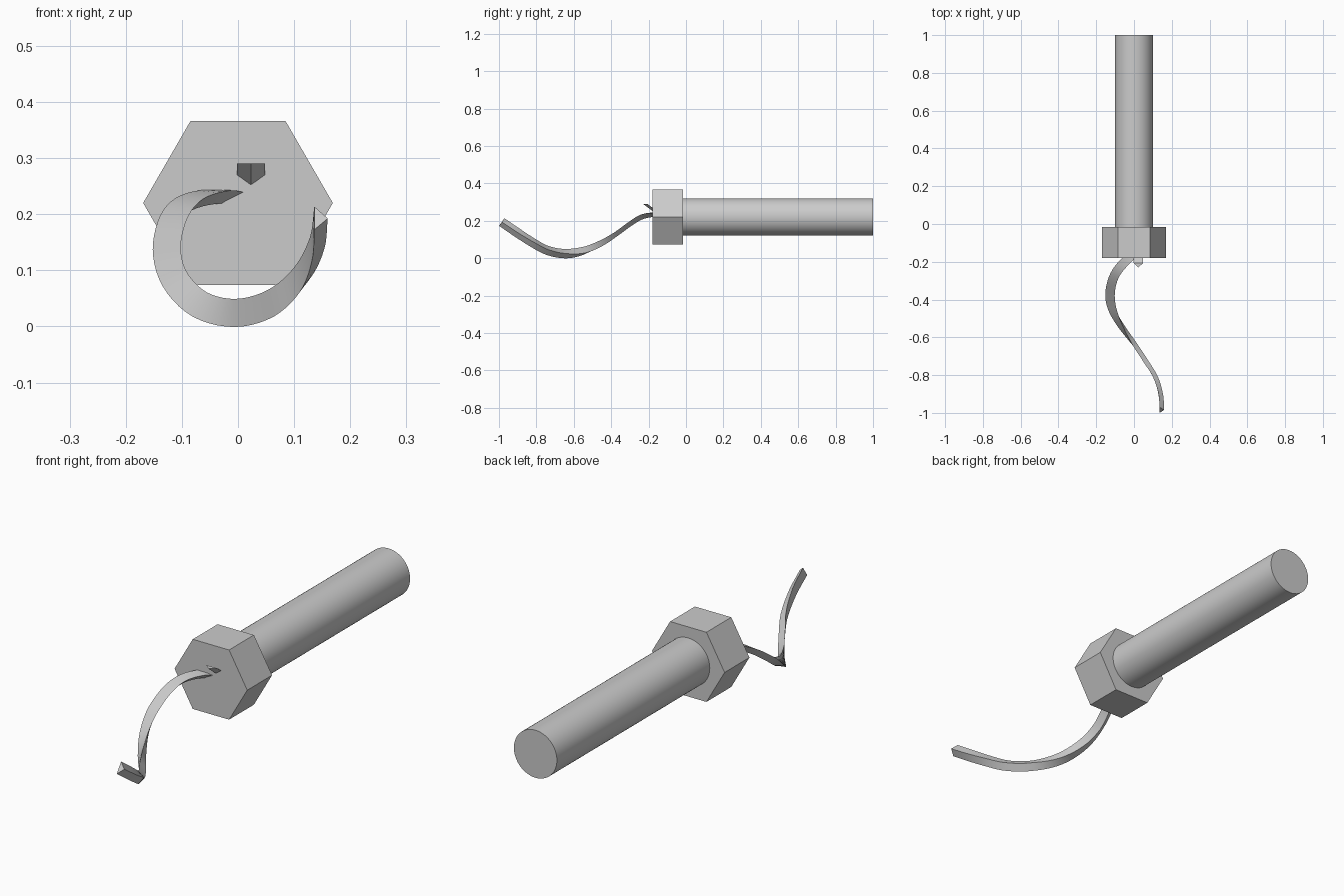
import bpy, bmesh, math
from mathutils import Vector, Matrix

if "Cube" in bpy.data.objects:
    bpy.data.objects.remove(bpy.data.objects["Cube"])

CZ = 0.22  # axis height


def make_object(name, bm, smooth=False):
    bmesh.ops.recalc_face_normals(bm, faces=bm.faces)
    me = bpy.data.meshes.new(name)
    bm.to_mesh(me)
    bm.free()
    ob = bpy.data.objects.new(name, me)
    bpy.context.collection.objects.link(ob)
    if smooth:
        bpy.ops.object.select_all(action='DESELECT')
        ob.select_set(True)
        bpy.context.view_layer.objects.active = ob
        bpy.ops.object.shade_smooth_by_angle(angle=math.radians(30))
    return ob


def rod(name, r, y0, y1, sides, spin=0.0, smooth=False):
    """Prism or cylinder lying along y."""
    bm = bmesh.new()
    m = (Matrix.Translation((0, (y0 + y1) / 2, CZ)) @ Matrix.Rotation(math.pi / 2, 4, 'X')
         @ Matrix.Rotation(spin, 4, 'Z'))
    bmesh.ops.create_cone(bm, cap_ends=True, segments=sides, radius1=r, radius2=r,
                          depth=y1 - y0, matrix=m)
    return make_object(name, bm, smooth)


def loft(name, sections, smooth=False):
    """Skin a list of triangular cross-sections and cap both ends."""
    bm = bmesh.new()
    rings = [[bm.verts.new(p) for p in s] for s in sections]
    for a, b in zip(rings, rings[1:]):
        for i in range(3):
            j = (i + 1) % 3
            bm.faces.new((a[i], a[j], b[j], b[i]))
    bm.faces.new(rings[0])
    bm.faces.new(rings[-1])
    return make_object(name, bm, smooth)


def catmull(p0, p1, p2, p3, t):
    return 0.5 * (2 * p1 + (p2 - p0) * t + (2 * p0 - 5 * p1 + 4 * p2 - p3) * t * t
                  + (3 * p1 - p0 - 3 * p2 + p3) * t ** 3)


# Round handle and hexagonal collar
rod("handle", 0.1, -0.03, 1.0, 64, smooth=True)
bm_nut = rod("hex_collar", 0.169, -0.18, -0.015, 6, math.pi / 6)
# put two corners on the x axis
xs = max(v.co.x for v in bm_nut.data.vertices)
if xs < 0.16:
    bm_nut.data.transform(Matrix.Translation((0, 0, CZ)) @ Matrix.Rotation(math.pi / 6, 4, 'Y')
                          @ Matrix.Translation((0, 0, -CZ)))

# Spiral tine: path point, then direction of the section's ridge
keys = [
    ((0.000, -0.155, 0.238), (0, 0, -1)),
    ((-0.033, -0.185, 0.243), (0, 0.05, -1)),
    ((-0.083, -0.24, 0.230), (0, 0.2, -0.95)),
    ((-0.114, -0.30, 0.196), (0, 0.4, -0.9)),
    ((-0.127, -0.38, 0.138), (0.05, 0.5, -0.85)),
    ((-0.112, -0.46, 0.083), (0.35, 0.6, -0.7)),
    ((-0.068, -0.55, 0.039), (0.65, 0.6, -0.4)),
    ((-0.005, -0.645, 0.024), (0.83, 0.55, 0)),
    ((0.058, -0.74, 0.041), (0.9, 0.4, 0.1)),
    ((0.105, -0.82, 0.083), (0.95, 0.25, 0.1)),
    ((0.130, -0.905, 0.138), (0.97, 0.05, 0.05)),
    ((0.136, -0.985, 0.193), (0.97, 0, 0)),
]
pts = [Vector(k[0]) for k in keys]
dirs = [Vector(k[1]) for k in keys]
pts = [2 * pts[0] - pts[1]] + pts + [2 * pts[-1] - pts[-2]]
path = []
STEPS = 5
for i in range(len(keys) - 1):
    for s in range(STEPS):
        t = s / STEPS
        path.append((catmull(*pts[i:i + 4], t), dirs[i].lerp(dirs[i + 1], t)))
path.append((pts[-2], dirs[-1]))

sections = []
for i, (p, d) in enumerate(path):
    tan = (path[min(i + 1, len(path) - 1)][0] - path[max(i - 1, 0)][0]).normalized()
    n = (d - tan * d.dot(tan)).normalized()
    b = tan.cross(n)
    sections.append((p - b * 0.025, p + b * 0.025, p + n * 0.024))
loft("spiral_tine", sections, smooth=True)

# Short other end of the tine poking out of the collar
x = 0.023
loft("tine_stub", [
    ((x - 0.025, -0.207, 0.29), (x + 0.025, -0.207, 0.29), (x, -0.23, 0.29)),
    ((x - 0.025, -0.165, 0.259), (x + 0.025, -0.165, 0.259), (x, -0.165, 0.241)),
])
